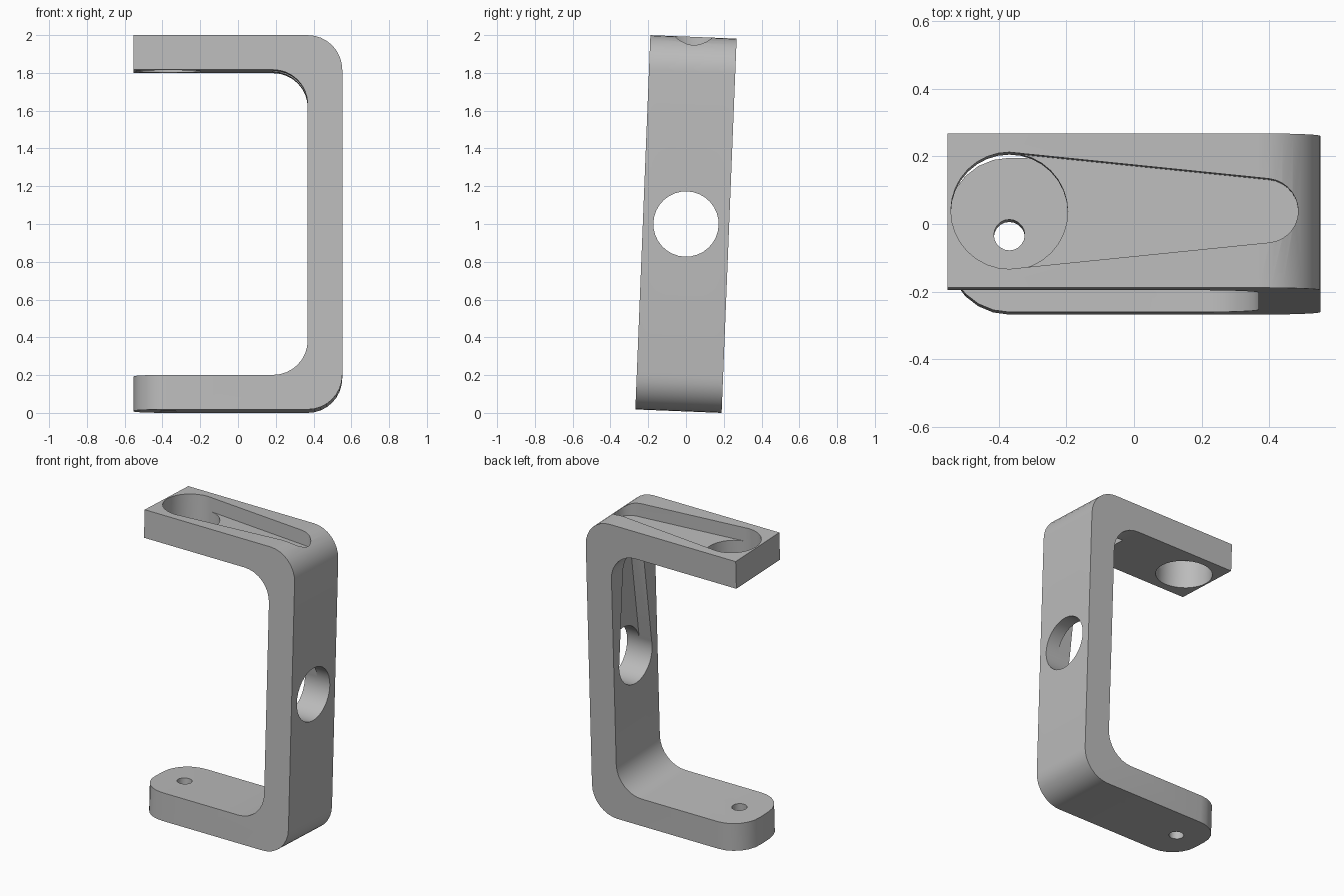
import bpy, bmesh, math
from mathutils import Matrix, Vector

cube = bpy.data.objects.get("Cube")
if cube:
    bpy.data.objects.remove(cube, do_unlink=True)

X, H, W = 0.552, 0.9915, 0.2285     # half length, half height, half width
T = 0.183                           # thickness, also every corner radius
HOLE_R, SLOT_R, SLOT_LEN = 0.173, 0.095, 0.76
TILT = math.radians(-2.3)

grey = bpy.data.materials.new("plain_grey")
grey.use_nodes = True
color = (0.5, 0.5, 0.5, 1)
grey.diffuse_color = color
grey.node_tree.nodes["Principled BSDF"].inputs["Base Color"].default_value = color


def arc(cx, cy, r, a0, a1, n):
    """Points on an arc, angles in degrees."""
    angles = [math.radians(a0 + (a1 - a0) * i / n) for i in range(n + 1)]
    return [(cx + r * math.cos(a), cy + r * math.sin(a)) for a in angles]


def prism(name, outline, place, lo, hi):
    """Extrude an outline from lo to hi; place maps (a, b, depth) to space."""
    bm = bmesh.new()
    face = bm.faces.new([bm.verts.new(place(a, b, lo)) for a, b in outline])
    new = bmesh.ops.extrude_face_region(bm, geom=[face])["geom"]
    shift = Vector(place(0, 0, hi)) - Vector(place(0, 0, lo))
    bmesh.ops.translate(bm, vec=shift, verts=[v for v in new if isinstance(v, bmesh.types.BMVert)])
    bmesh.ops.recalc_face_normals(bm, faces=bm.faces)
    mesh = bpy.data.meshes.new(name)
    bm.to_mesh(mesh)
    bm.free()
    mesh.materials.append(grey)
    obj = bpy.data.objects.new(name, mesh)
    bpy.context.collection.objects.link(obj)
    return obj


def circle(r, n=32):
    return arc(0, 0, r, 0, 360, n)[:-1]


def tapered_slot(r0, r1, length):
    """Outline around a big and a small circle."""
    a = math.degrees(math.acos((r0 - r1) / length))
    return arc(0, 0, r0, a, 360 - a, 20) + arc(length, 0, r1, -a, a, 14)


# C-shaped bracket body
c = X - T
outline = [(-X, H), (-X, H - T)]
outline += arc(c - T, H - 2 * T, T, 90, 0, 8)
outline += arc(c - T, -H + 2 * T, T, 0, -90, 8)
outline += [(-X, -H + T), (-X, -H)]
outline += arc(c, -H + T, T, -90, 0, 8) + arc(c, H - T, T, 0, 90, 8)
bracket = prism("bracket", outline, lambda a, b, d: (a, d, b), -W, W)

# Rounded end of the lower arm
bm = bmesh.new()
bm.from_mesh(bracket.data)
ends = [e for e in bm.edges
        if all(v.co.x < -X + 0.01 and v.co.z < 0 for v in e.verts)
        and abs(e.verts[0].co.y - e.verts[1].co.y) < 0.01]
bmesh.ops.bevel(bm, geom=ends, offset=T, segments=6, profile=0.5, affect='EDGES')
bmesh.ops.recalc_face_normals(bm, faces=bm.faces)
bm.to_mesh(bracket.data)
bm.free()


def on_arm(a, b, d):
    return (-c + a, b, d)


def on_upright(a, b, d):
    return (d, b, a)


# Keyhole slots, through holes and screw hole
slot = tapered_slot(HOLE_R - 0.001, SLOT_R, SLOT_LEN)
cutters = [
    prism("top_slot_cutter", slot, on_arm, H - T / 2, H + 0.1),
    prism("upright_slot_cutter", slot, on_upright, c - T, c + T / 2),
    prism("top_hole_cutter", circle(HOLE_R), on_arm, H - T - 0.1, H + 0.15),
    prism("upright_hole_cutter", circle(HOLE_R), on_upright, c - T - 0.05, X + 0.1),
    prism("screw_hole_cutter", circle(T / 4, 20), on_arm, -H - 0.1, -H + T + 0.1),
]
bpy.ops.object.select_all(action='DESELECT')
bracket.select_set(True)
bpy.context.view_layer.objects.active = bracket
for cutter in cutters:
    cutter.hide_render = True
    mod = bracket.modifiers.new("cut", 'BOOLEAN')
    mod.operation, mod.solver, mod.object = 'DIFFERENCE', 'EXACT', cutter
    bpy.ops.object.modifier_apply(modifier=mod.name)
    bpy.data.objects.remove(cutter, do_unlink=True)

# Slight lean, standing on the ground
bracket.data.transform(Matrix.Translation((0, 0, 1)) @ Matrix.Rotation(TILT, 4, 'X'))
low = min(v.co.z for v in bracket.data.vertices)
bracket.data.transform(Matrix.Translation((0, 0, -low)))
bpy.ops.object.shade_smooth_by_angle(angle=math.radians(30))
